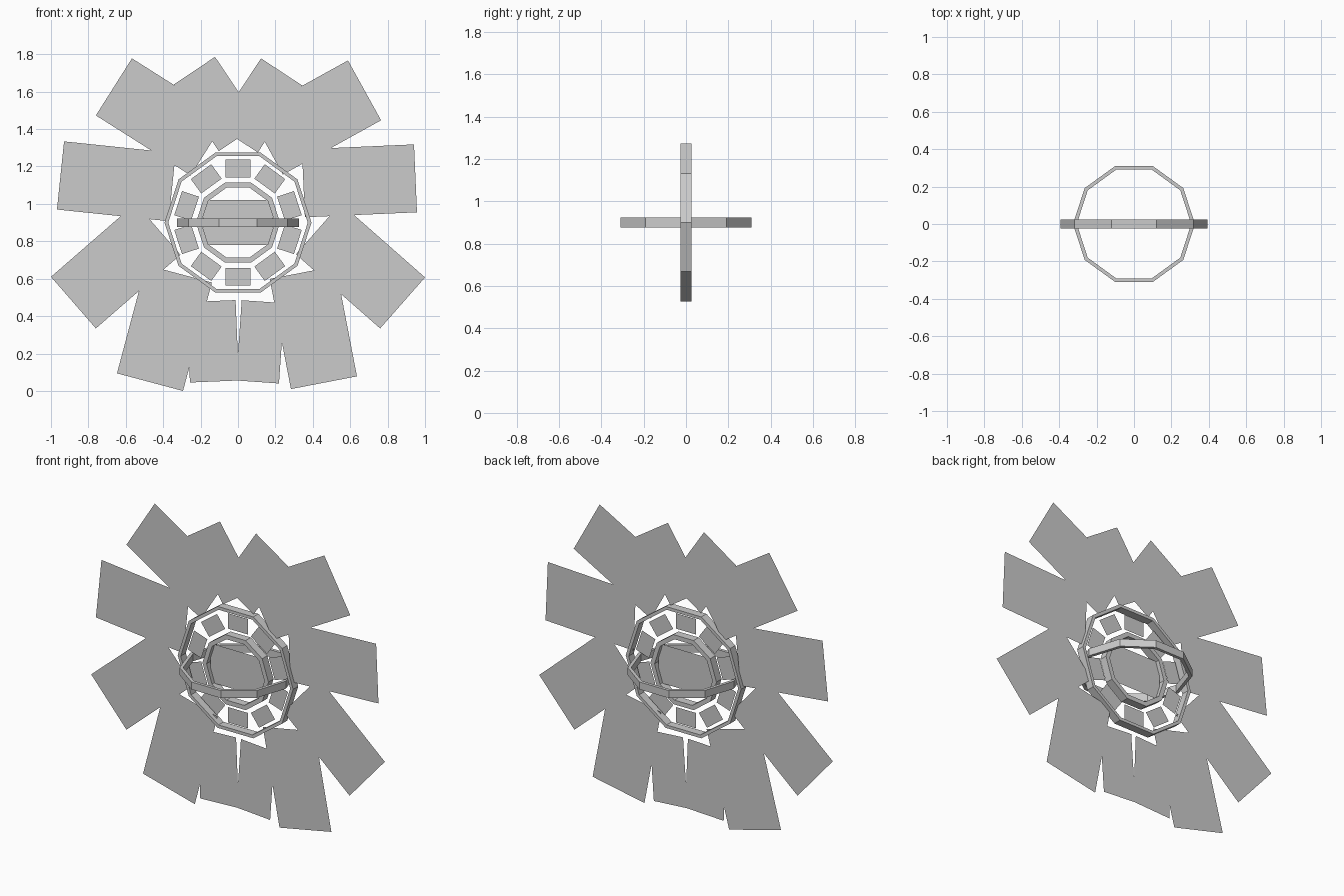
import bpy, bmesh, math
from mathutils import Vector, Matrix

cube = bpy.data.objects.get("Cube")
if cube:
    bpy.data.objects.remove(cube, do_unlink=True)

GREY = (0.6, 0.6, 0.6, 1.0)
mat = bpy.data.materials.new("plain grey")
mat.use_nodes = True
mat.diffuse_color = GREY
mat.node_tree.nodes["Principled BSDF"].inputs["Base Color"].default_value = GREY

CENTRE = Vector((0, 0, 0.9))
SIDES = 10
STEP = math.tau / SIDES


def finish(name, bm):
    mesh = bpy.data.meshes.new(name)
    bm.to_mesh(mesh)
    bm.free()
    mesh.materials.append(mat)
    obj = bpy.data.objects.new(name, mesh)
    bpy.context.collection.objects.link(obj)
    return obj


def plate(name, centre, width, height, angle=0):
    """Flat upright rectangle facing the front."""
    bm = bmesh.new()
    turn = Matrix.Rotation(angle, 4, 'Y')
    corners = [(-1, -1), (1, -1), (1, 1), (-1, 1)]
    bm.faces.new([bm.verts.new(centre + turn @ Vector((sx * width / 2, 0, sz * height / 2)))
                  for sx, sz in corners])
    return finish(name, bm)


def ring(name, radius, wall, depth, upright):
    """Ten-sided hoop with a rectangular section."""
    bm = bmesh.new()
    loops = []
    for i in range(SIDES):
        a = i * STEP
        section = []
        for r, h in ((radius, -depth / 2), (radius, depth / 2),
                     (radius - wall, depth / 2), (radius - wall, -depth / 2)):
            c, s = r * math.cos(a), r * math.sin(a)
            section.append(bm.verts.new(CENTRE + Vector((c, h, s) if upright else (c, s, h))))
        loops.append(section)
    for i in range(SIDES):
        a, b = loops[i], loops[(i + 1) % SIDES]
        for k in range(4):
            n = (k + 1) % 4
            bm.faces.new((a[k], b[k], b[n], a[n]))
    bmesh.ops.recalc_face_normals(bm, faces=bm.faces)
    return finish(name, bm)


def petal(name, start, end, depth):
    """Rectangle reaching inward from its outer edge."""
    a, b = (Vector((x, 0, z)) for x, z in (start, end))
    along = (b - a).normalized()
    inward = Vector((-along.z, 0, along.x))
    if inward.dot(CENTRE - (a + b) / 2) < 0:
        inward.negate()
    bm = bmesh.new()
    bm.faces.new([bm.verts.new(p) for p in (a, b, b + inward * depth, a + inward * depth)])
    bmesh.ops.recalc_face_normals(bm, faces=bm.faces)
    bm.faces.ensure_lookup_table()
    if bm.faces[0].normal.y > 0:
        bmesh.ops.reverse_faces(bm, faces=bm.faces)
    return finish(name, bm)


# Hoops
ring("upright_hoop", 0.393, 0.02, 0.05, True)
ring("level_hoop", 0.326, 0.02, 0.046, False)
ring("inner_hoop", 0.225, 0.028, 0.05, True)

# Centre plate and the circle of small tiles
plate("centre_plate", CENTRE, 0.374, 0.24)
for i in range(SIDES):
    a = i * STEP
    spot = CENTRE + 0.289 * Vector((math.sin(a), 0, math.cos(a)))
    plate(f"tile_{i + 1}", spot, 0.135, 0.095, a)

# Large petals, given by their outer edges
large = [
    ((-0.567, 1.778), (-0.76, 1.473)), ((-0.93, 1.334), (-0.968, 0.97)),
    ((-1.0, 0.61), (-0.76, 0.334)), ((-0.647, 0.094), (-0.294, 0.0)),
    ((0.588, 1.767), (0.765, 1.447)), ((0.941, 1.318), (0.957, 0.955)),
    ((1.0, 0.607), (0.76, 0.334)), ((0.636, 0.078), (0.283, 0.01)),
]
for i, (start, end) in enumerate(large):
    petal(f"large_petal_{i + 1}", start, end, 0.6)

# Small petals at the top and bottom
small = [
    ((-0.342, 1.639), (-0.123, 1.786)), ((0.123, 1.778), (0.342, 1.634)),
    ((-0.257, 0.045), (0.005, 0.056)), ((-0.01, 0.056), (0.219, 0.04)),
]
for i, (start, end) in enumerate(small):
    petal(f"small_petal_{i + 1}", start, end, 0.43)
